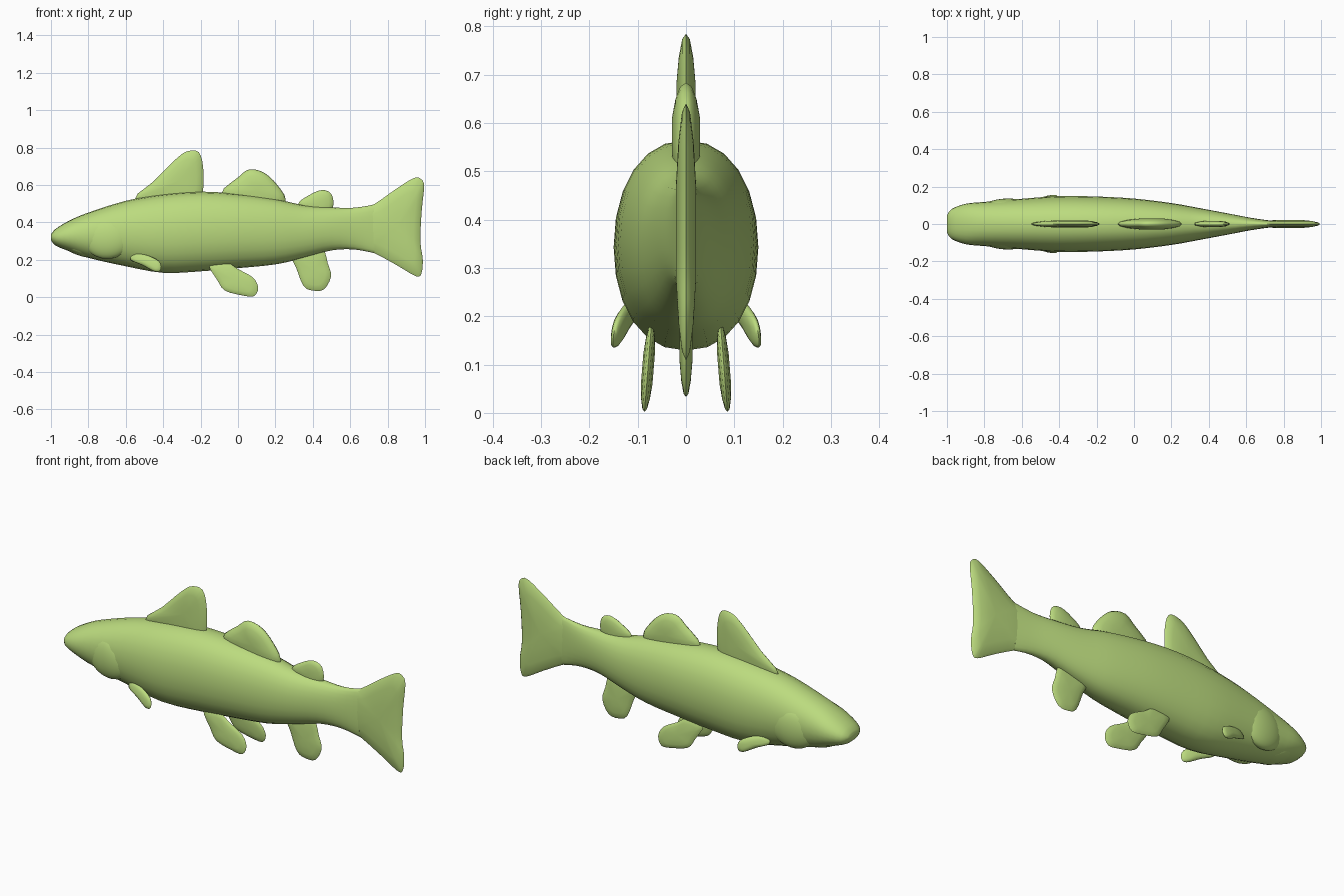
import bpy, bmesh, math
from mathutils import Vector

cube = bpy.data.objects.get("Cube")
if cube:
    bpy.data.objects.remove(cube, do_unlink=True)

# One flat colour
green = bpy.data.materials.new("light green")
green.use_nodes = True
colour = (0.50, 0.71, 0.21, 1)
green.diffuse_color = colour
shader = next(n for n in green.node_tree.nodes if n.type == 'BSDF_PRINCIPLED')
shader.inputs["Base Color"].default_value = colour
shader.inputs["Roughness"].default_value = 0.7


def finish(name, bm, angle=60):
    bmesh.ops.recalc_face_normals(bm, faces=bm.faces)
    mesh = bpy.data.meshes.new(name)
    bm.to_mesh(mesh)
    bm.free()
    mesh.materials.append(green)
    obj = bpy.data.objects.new(name, mesh)
    bpy.context.collection.objects.link(obj)
    bpy.ops.object.select_all(action='DESELECT')
    obj.select_set(True)
    bpy.context.view_layer.objects.active = obj
    bpy.ops.object.shade_smooth_by_angle(angle=math.radians(angle))
    return obj


def spline(points, steps, closed=False):
    """Catmull-Rom curve through points of any dimension."""
    n, out = len(points), []
    for i in range(n if closed else n - 1):
        ids = range(i - 1, i + 3)
        a, b, c, d = [Vector(points[j % n if closed else min(max(j, 0), n - 1)]) for j in ids]
        for s in range(steps):
            t = s / steps
            out.append((b * 2 + (c - a) * t + (a * 2 - b * 5 + c * 4 - d) * t ** 2
                        + (b * 3 - a - c * 3 + d) * t ** 3) / 2)
    if not closed:
        out.append(Vector(points[-1]))
    return out


def bridge(bm, rings):
    n = len(rings[0])
    for r, q in zip(rings, rings[1:]):
        for i in range(n):
            bm.faces.new((r[i], r[(i + 1) % n], q[(i + 1) % n], q[i]))


# Body stations: x, bottom, top, half width
stations = [(-1, .305, .335, .045), (-.975, .275, .365, .08), (-.9, .245, .41, .108),
            (-.8, .21, .452, .118), (-.6, .165, .515, .135), (-.4, .13, .55, .149),
            (-.2, .138, .564, .147), (0, .155, .552, .136), (.2, .175, .525, .112),
            (.35, .21, .492, .085), (.5, .25, .48, .057), (.62, .255, .478, .034),
            (.73, .235, .495, .018)]


def body(sides=24):
    bm, rings = bmesh.new(), []
    for x, low, high, wide in spline(stations, 3):
        mid, half = (low + high) / 2, (high - low) / 2
        ring = []
        for i in range(sides):
            a = math.tau * i / sides
            c, s = math.cos(a), math.sin(a)
            ring.append(bm.verts.new((x, wide * math.copysign(abs(c) ** .9, c),
                                      mid + half * math.copysign(abs(s) ** .95, s))))
        rings.append(ring)
    bridge(bm, rings)
    bm.faces.new(rings[0])
    bm.faces.new(rings[-1])
    finish("body", bm)


def fin(name, outline, thick, side=1, y=0, lean_x=0, lean_z=0):
    """Lens-shaped fin from a side outline, optionally set off to one side and leaning."""
    curve = spline(outline, 3, closed=True)
    centre = sum(curve, Vector((0, 0))) / len(curve)
    bm = bmesh.new()

    def vert(p, depth):
        off = p - centre
        return bm.verts.new((p.x, side * (y + lean_x * off.x + lean_z * off.y) + depth, p.y))

    rim = [vert(p, 0) for p in curve]
    for sign in (-1, 1):
        rings = [rim]
        for scale, depth in ((.93, .4), (.7, .75), (.35, 1)):
            rings.append([vert(centre + (p - centre) * scale, sign * thick * depth) for p in curve])
        bridge(bm, rings)
        hub = vert(centre, sign * thick)
        n = len(curve)
        for i in range(n):
            bm.faces.new((rings[-1][i], rings[-1][(i + 1) % n], hub))
    finish(name, bm, 75)


body()

# Fins along the centre line
fin("tail_fin", [(.58, .36), (.64, .46), (.73, .498), (.84, .575), (.94, .637), (.98, .63),
                 (.995, .59), (.982, .46), (.975, .3), (.988, .2), (.98, .125), (.95, .112),
                 (.85, .17), (.73, .235), (.64, .27)], .021)
fin("front_dorsal_fin", [(-.55, .525), (-.45, .62), (-.33, .74), (-.27, .78), (-.21, .775),
                         (-.186, .69), (-.19, .55), (-.24, .47), (-.4, .46)], .02)
fin("middle_dorsal_fin", [(-.09, .55), (0, .64), (.06, .683), (.14, .665), (.21, .6),
                          (.255, .52), (.2, .46), (.04, .46)], .029)
fin("rear_dorsal_fin", [(.32, .495), (.38, .545), (.45, .573), (.5, .55), (.508, .48),
                        (.46, .43), (.38, .43)], .017)
fin("anal_fin", [(.27, .27), (.31, .16), (.35, .06), (.4, .035), (.46, .042), (.497, .11),
                 (.48, .18), (.44, .27)], .013)

# Paired fins and gill covers
for place, side in (("near", -1), ("far", 1)):
    fin(place + "_pelvic_fin", [(-.155, .175), (-.11, .09), (-.07, .035), (.02, .01), (.085, .005),
                                (.108, .05), (.08, .105), (0, .15), (-.06, .185)],
        .012, side, .079, 0, -.08)
    fin(place + "_pectoral_fin", [(-.575, .2), (-.55, .233), (-.48, .222), (-.42, .19),
                                  (-.412, .15), (-.44, .135), (-.51, .17)],
        .014, side, .13, .22, -.15)
    bm = bmesh.new()
    bmesh.ops.create_uvsphere(bm, u_segments=24, v_segments=14, radius=1)
    cover = finish(place + "_gill_cover", bm)
    cover.scale = (.13, .05, .11)
    cover.rotation_euler = (0, 0, side * .1)
    cover.location = (-.7, side * .085, .315)

# Lower jaw tucked under the snout
bm = bmesh.new()
bmesh.ops.create_uvsphere(bm, u_segments=24, v_segments=14, radius=1)
jaw = finish("lower_jaw", bm)
jaw.scale = (.11, .08, .035)
jaw.rotation_euler = (0, math.radians(25), 0)
jaw.location = (-.87, 0, .268)
